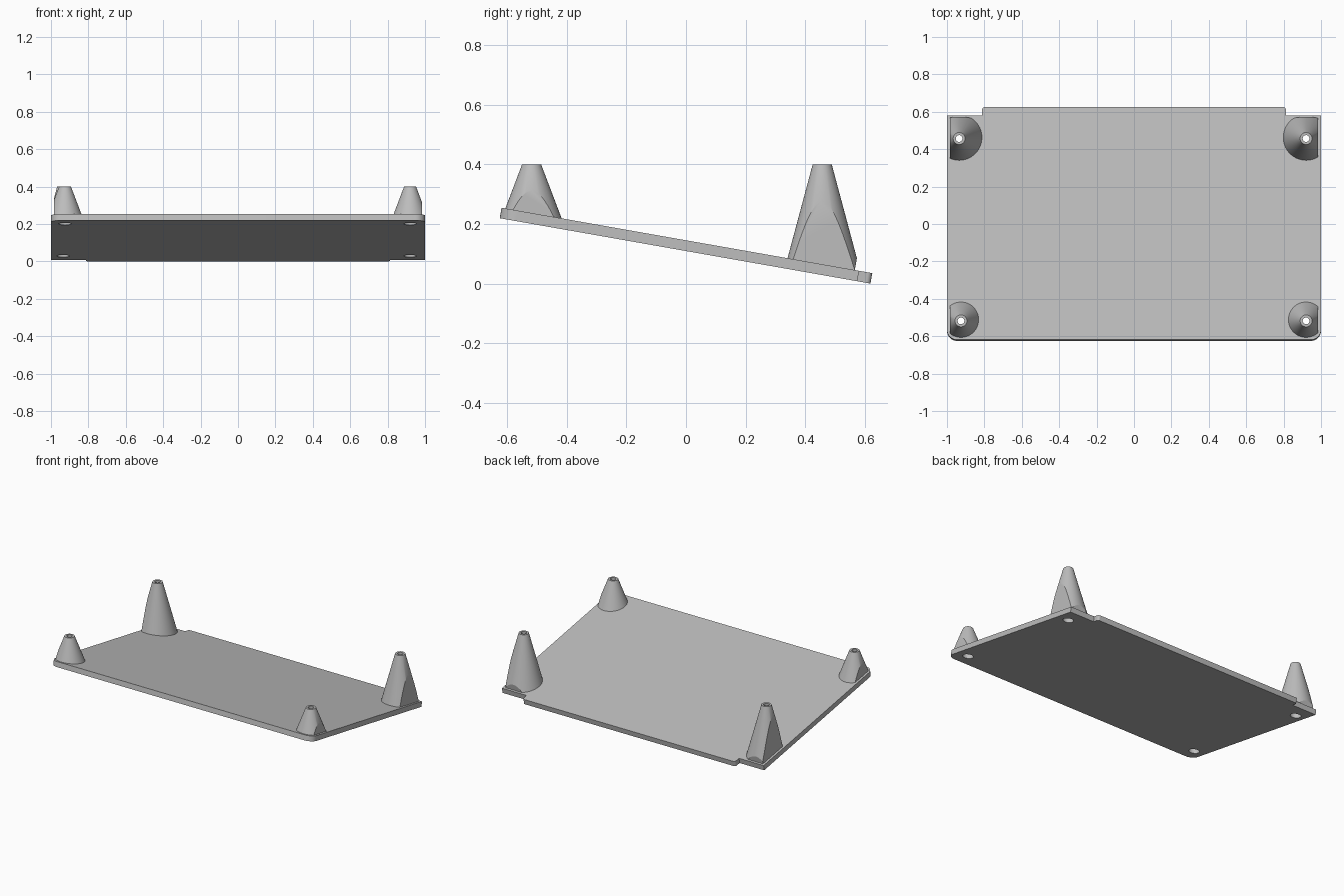
import bpy, bmesh, math
from mathutils import Matrix, Vector

if "Cube" in bpy.data.objects:
    bpy.data.objects.remove(bpy.data.objects["Cube"])

GREY = (0.51, 0.51, 0.51, 1)
mat = bpy.data.materials.new("light grey")
mat.use_nodes = True
mat.diffuse_color = GREY
mat.node_tree.nodes["Principled BSDF"].inputs["Base Color"].default_value = GREY

HALF, THICK, TOP = 0.6315, 0.0355, 0.40
TILT = Matrix.Translation((0, 0, 0.1273)) @ Matrix.Rotation(math.radians(-10), 4, 'X')


def make(name, bm):
    bmesh.ops.recalc_face_normals(bm, faces=bm.faces)
    mesh = bpy.data.meshes.new(name)
    bm.to_mesh(mesh)
    bm.free()
    mesh.materials.append(mat)
    obj = bpy.data.objects.new(name, mesh)
    bpy.context.collection.objects.link(obj)
    return obj


def cone(name, x, y, z0, z1, r0, r1, sides=64):
    bm = bmesh.new()
    place = Matrix.Translation((x, y, (z0 + z1) / 2))
    bmesh.ops.create_cone(bm, cap_ends=True, segments=sides, radius1=r0,
                          radius2=r1, depth=z1 - z0, matrix=place)
    return make(name, bm)


def tilted_box(name, low, high):
    low, high = Vector(low), Vector(high)
    size = Matrix.Diagonal((*(high - low), 1))
    bm = bmesh.new()
    bmesh.ops.create_cube(bm, size=1, matrix=TILT @ Matrix.Translation((low + high) / 2) @ size)
    return make(name, bm)


def combine(obj, cutter, operation):
    """Apply a boolean and throw the cutter away."""
    mod = obj.modifiers.new("cut", 'BOOLEAN')
    mod.operation, mod.object, mod.solver = operation, cutter, 'EXACT'
    graph = bpy.context.evaluated_depsgraph_get()
    mesh = bpy.data.meshes.new_from_object(obj.evaluated_get(graph))
    obj.modifiers.clear()
    obj.data = mesh
    mesh.name = obj.name
    bpy.data.objects.remove(cutter)


def smooth(obj):
    obj.data.shade_smooth()
    obj.data.set_sharp_from_angle(angle=math.radians(25))


def rounded_outline(corners, steps=8):
    points = []
    for i, (x, y, r) in enumerate(corners):
        c = Vector((x, y))
        if r == 0:
            points.append(c)
            continue
        d1 = (Vector(corners[i - 1][:2]) - c).normalized()
        d2 = (Vector(corners[(i + 1) % len(corners)][:2]) - c).normalized()
        mid = c + (d1 + d2) * r
        for k in range(steps + 1):
            t = math.pi / 2 * k / steps
            points.append(mid - r * (d2 * math.cos(t) + d1 * math.sin(t)))
    return points


# Sloping plate with rounded front corners and a wide rear tab
NOTCH, TAB = HALF - 0.045, 0.812
right_half = [(1, -HALF, 0.055), (1, NOTCH, 0), (TAB, NOTCH, 0), (TAB, HALF, 0.015)]
corners = right_half + [(-x, y, r) for x, y, r in reversed(right_half)]
bm = bmesh.new()
base = bm.faces.new([bm.verts.new((p.x, p.y, -THICK / 2)) for p in rounded_outline(corners)])
grown = bmesh.ops.extrude_face_region(bm, geom=[base])["geom"]
bmesh.ops.translate(bm, vec=(0, 0, THICK),
                    verts=[v for v in grown if isinstance(v, bmesh.types.BMVert)])
bm.transform(TILT)
plate = make("sloping_plate", bm)

# Four upright tapered posts: position, taper per unit height
posts = [
    ("front_right_post", -0.925, -0.518, 0.38),
    ("front_left_post", 0.92, -0.518, 0.38),
    ("rear_right_post", -0.935, 0.457, 0.268),
    ("rear_left_post", 0.92, 0.457, 0.268),
]
for name, x, y, taper in posts:
    foot = 0.15 if y < 0 else -0.05
    post = cone(name, x, y, foot, TOP, 0.032 + taper * (TOP - foot), 0.032)
    # Trim the foot to the plate and the flanks just inside its edges
    trim = tilted_box("trim", (-0.985, -0.622, THICK / 2 - 0.002), (0.985, 0.572, 1))
    combine(post, trim, 'INTERSECT')
    # Narrow screw hole on top, wide recess from below
    combine(post, cone("hole", x, y, -0.2, 0.6, 0.018, 0.018, 32), 'DIFFERENCE')
    combine(post, cone("recess", x, y, -0.2, 0.35, 0.034, 0.034, 32), 'DIFFERENCE')
    combine(plate, cone("recess", x, y, -0.2, 0.35, 0.034, 0.034, 32), 'DIFFERENCE')
    smooth(post)
smooth(plate)
